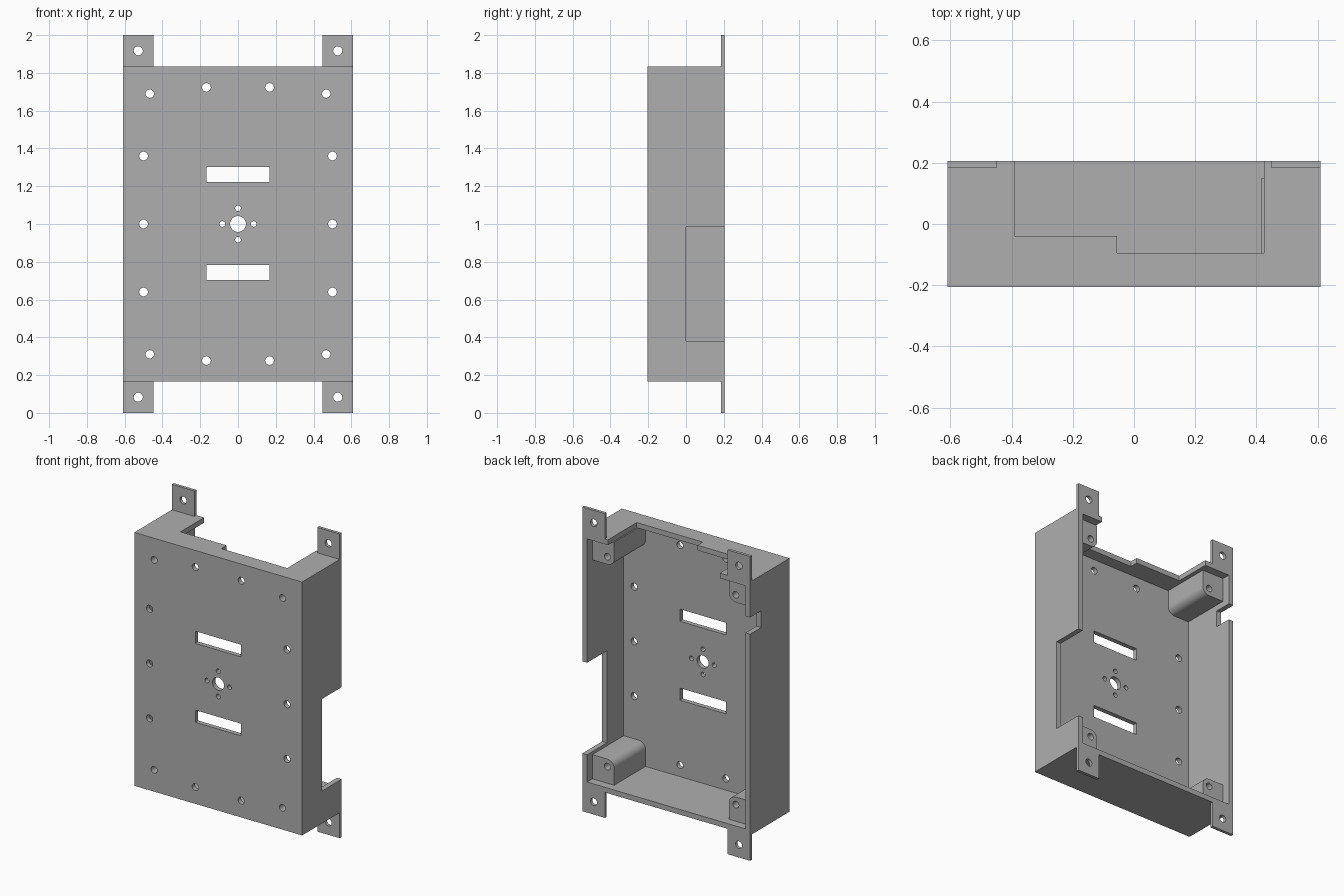
import bpy, bmesh, math

if "Cube" in bpy.data.objects:
    bpy.data.objects.remove(bpy.data.objects["Cube"], do_unlink=True)

grey = bpy.data.materials.new("plain grey")
grey.use_nodes = True
colour = (0.43, 0.43, 0.43, 1)
grey.diffuse_color = colour
grey.node_tree.nodes["Principled BSDF"].inputs["Base Color"].default_value = colour

W, D, H = 0.61, 0.205, 0.833      # half sizes of the box
WALL, PLATE, MID = 0.034, 0.03, 1.0
SIGNS = [(sx, sz) for sx in (-1, 1) for sz in (-1, 1)]


def rect(x0, x1, z0, z1):
    return [(x0, z0), (x1, z0), (x1, z1), (x0, z1)]


def circle(x, z, r, n=32):
    return [(x + r * math.cos(2 * math.pi * i / n),
             z + r * math.sin(2 * math.pi * i / n)) for i in range(n)]


def prisms(name, parts):
    """One object of x-z outlines, each extruded from y0 to y1."""
    bm = bmesh.new()
    for outline, y0, y1 in parts:
        face = bm.faces.new([bm.verts.new((x, y0, z)) for x, z in outline])
        out = bmesh.ops.extrude_face_region(bm, geom=[face])["geom"]
        moved = [v for v in out if isinstance(v, bmesh.types.BMVert)]
        bmesh.ops.translate(bm, verts=moved, vec=(0, y1 - y0, 0))
    bmesh.ops.recalc_face_normals(bm, faces=bm.faces)
    mesh = bpy.data.meshes.new(name)
    bm.to_mesh(mesh)
    bm.free()
    mesh.materials.append(grey)
    obj = bpy.data.objects.new(name, mesh)
    bpy.context.collection.objects.link(obj)
    return obj


def combine(target, other, operation):
    mod = target.modifiers.new(other.name, 'BOOLEAN')
    mod.object, mod.operation = other, operation
    mod.solver, mod.use_self = 'EXACT', True
    other.hide_render = True
    bpy.context.view_layer.objects.active = target
    bpy.ops.object.modifier_apply(modifier=mod.name)
    bpy.data.objects.remove(other, do_unlink=True)


# Open-backed box
body = prisms("enclosure", [(rect(-W, W, MID - H, MID + H), -D, D)])
iw, ih = W - WALL, H - WALL
combine(body, prisms("cavity", [(rect(-iw, iw, MID - ih, MID + ih), -D + PLATE, D + 0.1)]),
        'DIFFERENCE')

# Corner posts, each with one rounded inner corner, sunk into plate and walls
POST_X, POST_Z, POST_R = 0.467, 0.69, 0.05


def post_outline(sx, sz):
    arc = [(POST_X - POST_R * math.cos(a), POST_Z - POST_R * math.sin(a))
           for a in (math.pi / 2 * i / 10 for i in range(11))]
    w, h = iw + WALL / 2, ih + WALL / 2
    pts = [(POST_X - POST_R, h)] + arc + [(w, POST_Z - POST_R), (w, h)]
    return [(sx * x, MID + sz * z) for x, z in pts]


combine(body, prisms("posts", [(post_outline(*s), -D + PLATE / 2, 0.15) for s in SIGNS]), 'UNION')

# Mounting tabs at the back corners
tabs = [(rect(sx * 0.447, sx * W, MID + sz * (H - 0.015), MID + sz), D - 0.02, D)
        for sx, sz in SIGNS]
combine(body, prisms("tabs", tabs), 'UNION')

# Cable notches in the left, right and top walls
notches = [
    (rect(iw - 0.002, W + 0.1, 0.38, 0.985), 0.0, D + 0.1),
    (rect(-W - 0.1, -iw + 0.002, 1.49, 1.60), 0.09, D + 0.1),
    (rect(-0.39, 0.425, MID + ih, MID + H + 0.1), -0.04, D + 0.1),
]
combine(body, prisms("notches", notches), 'DIFFERENCE')
deep = [(rect(-0.055, 0.425, MID + ih, MID + H + 0.1), -0.095, D + 0.1)]
combine(body, prisms("deep_notch", deep), 'DIFFERENCE')

# Drilled holes and slots
spots = [(0, MID, 0.042)]
for sx, sz in SIGNS:
    spots += [(sx * POST_X, MID + sz * POST_Z, 0.022),
              (sx * 0.167, MID + sz * 0.723, 0.023),
              (sx * 0.5, MID + sz * 0.36, 0.023),
              (sx * 0.528, MID + sz * 0.917, 0.024)]
for s in (-1, 1):
    spots += [(s * 0.5, MID, 0.023), (s * 0.083, MID, 0.015), (0, MID + s * 0.083, 0.015)]
drill = [(circle(*spot), -D - 0.1, D + 0.1) for spot in spots]
drill += [(rect(-0.167, 0.167, z, z + 0.08), -D - 0.1, D + 0.1) for z in (0.703, 1.222)]
combine(body, prisms("drills", drill), 'DIFFERENCE')

# Smooth the round surfaces only
body.select_set(True)
bpy.context.view_layer.objects.active = body
bpy.ops.object.shade_smooth_by_angle(angle=math.radians(30))
